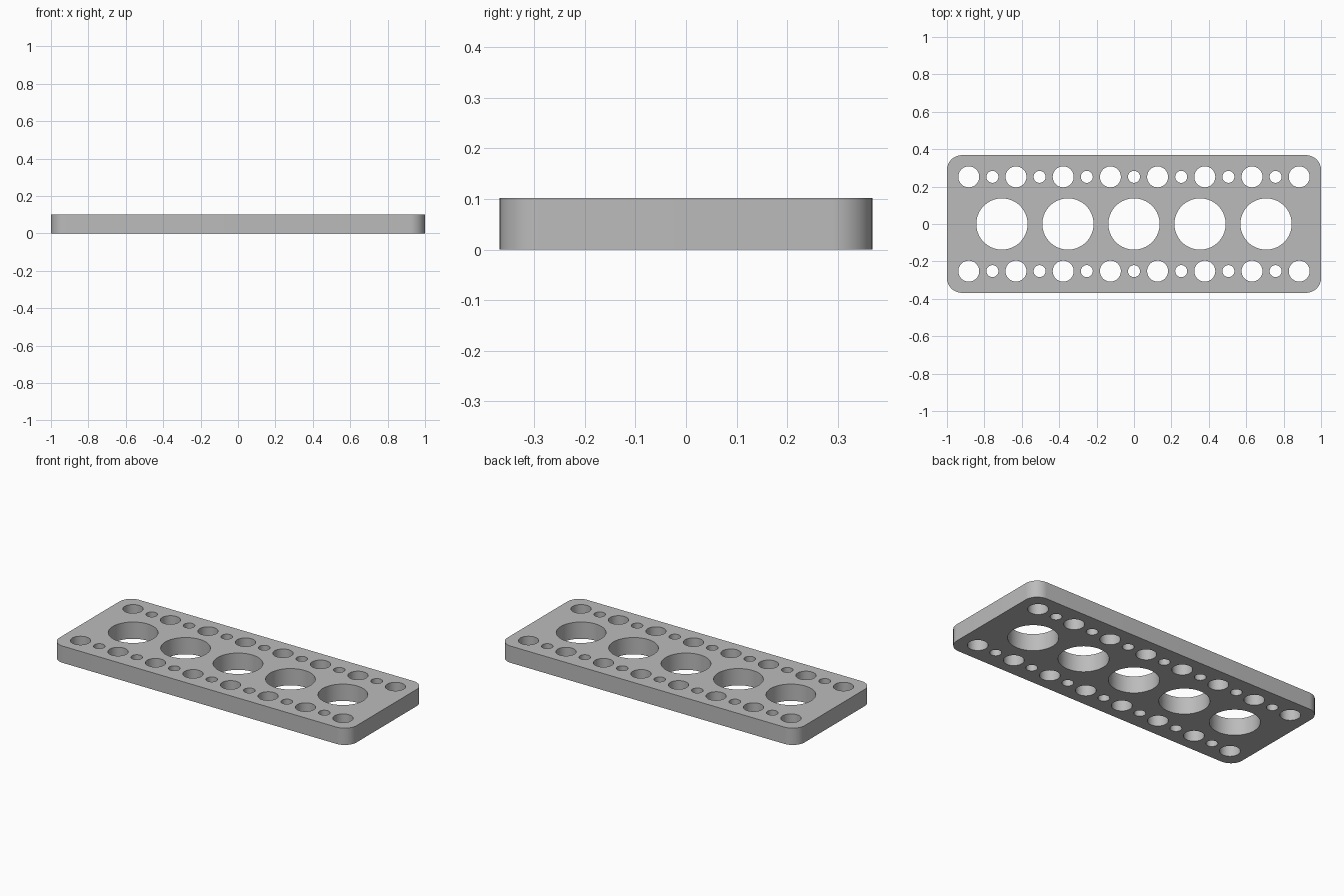
import bpy
import bmesh
from math import cos, sin, pi, radians

if "Cube" in bpy.data.objects:
    bpy.data.objects.remove(bpy.data.objects["Cube"], do_unlink=True)

HALF_X, HALF_Y, HEIGHT, CORNER = 1.0, 0.368, 0.102, 0.08
PITCH, ROW_Y = 0.1262, 0.252


def arc(cx, cy, r, start, sweep, count):
    return [(cx + r * cos(start + sweep * i / count),
             cy + r * sin(start + sweep * i / count)) for i in range(count)]


def add_loop(curve, points):
    spline = curve.splines.new("POLY")
    spline.points.add(len(points) - 1)
    for p, (x, y) in zip(spline.points, points):
        p.co = (x, y, 0, 1)
    spline.use_cyclic_u = True


def add_hole(curve, x, y, r, sides=64):
    add_loop(curve, arc(x, y, r, 0, 2 * pi, sides))


profile = bpy.data.curves.new("plate_profile", "CURVE")
profile.dimensions = "2D"
profile.fill_mode = "BOTH"
profile.extrude = HEIGHT / 2

# Outline with rounded corners
outline = []
for k, (sx, sy) in enumerate([(1, 1), (-1, 1), (-1, -1), (1, -1)]):
    cx, cy = sx * (HALF_X - CORNER), sy * (HALF_Y - CORNER)
    outline += arc(cx, cy, CORNER, k * pi / 2, pi / 2, 16)
    end = (k + 1) * pi / 2
    outline.append((cx + CORNER * cos(end), cy + CORNER * sin(end)))
add_loop(profile, outline)

# Row of large central holes
for i in range(-2, 3):
    add_hole(profile, i * 0.353, 0, 0.137, 96)

# Edge rows alternating medium and small holes
for y in (-ROW_Y, ROW_Y):
    for i in range(-7, 8):
        add_hole(profile, i * PITCH, y, 0.056 if i % 2 else 0.032)

# Extruded profile turned into a welded mesh
helper = bpy.data.objects.new("plate_profile", profile)
bpy.context.collection.objects.link(helper)
graph = bpy.context.evaluated_depsgraph_get()
mesh = bpy.data.meshes.new_from_object(helper.evaluated_get(graph))
bpy.data.objects.remove(helper, do_unlink=True)

bm = bmesh.new()
bm.from_mesh(mesh)
bmesh.ops.remove_doubles(bm, verts=bm.verts, dist=1e-4)
bmesh.ops.translate(bm, verts=bm.verts, vec=(0, 0, HEIGHT / 2))
bmesh.ops.recalc_face_normals(bm, faces=bm.faces)
for f in bm.faces:
    f.smooth = True
bm.to_mesh(mesh)
bm.free()
mesh.set_sharp_from_angle(angle=radians(30))

# Plain grey finish
grey = bpy.data.materials.new("grey_metal")
grey.use_nodes = True
colour = (0.5, 0.5, 0.5, 1)
grey.diffuse_color = colour
grey.node_tree.nodes["Principled BSDF"].inputs["Base Color"].default_value = colour
mesh.materials.clear()
mesh.materials.append(grey)

plate = bpy.data.objects.new("perforated_plate", mesh)
bpy.context.collection.objects.link(plate)
